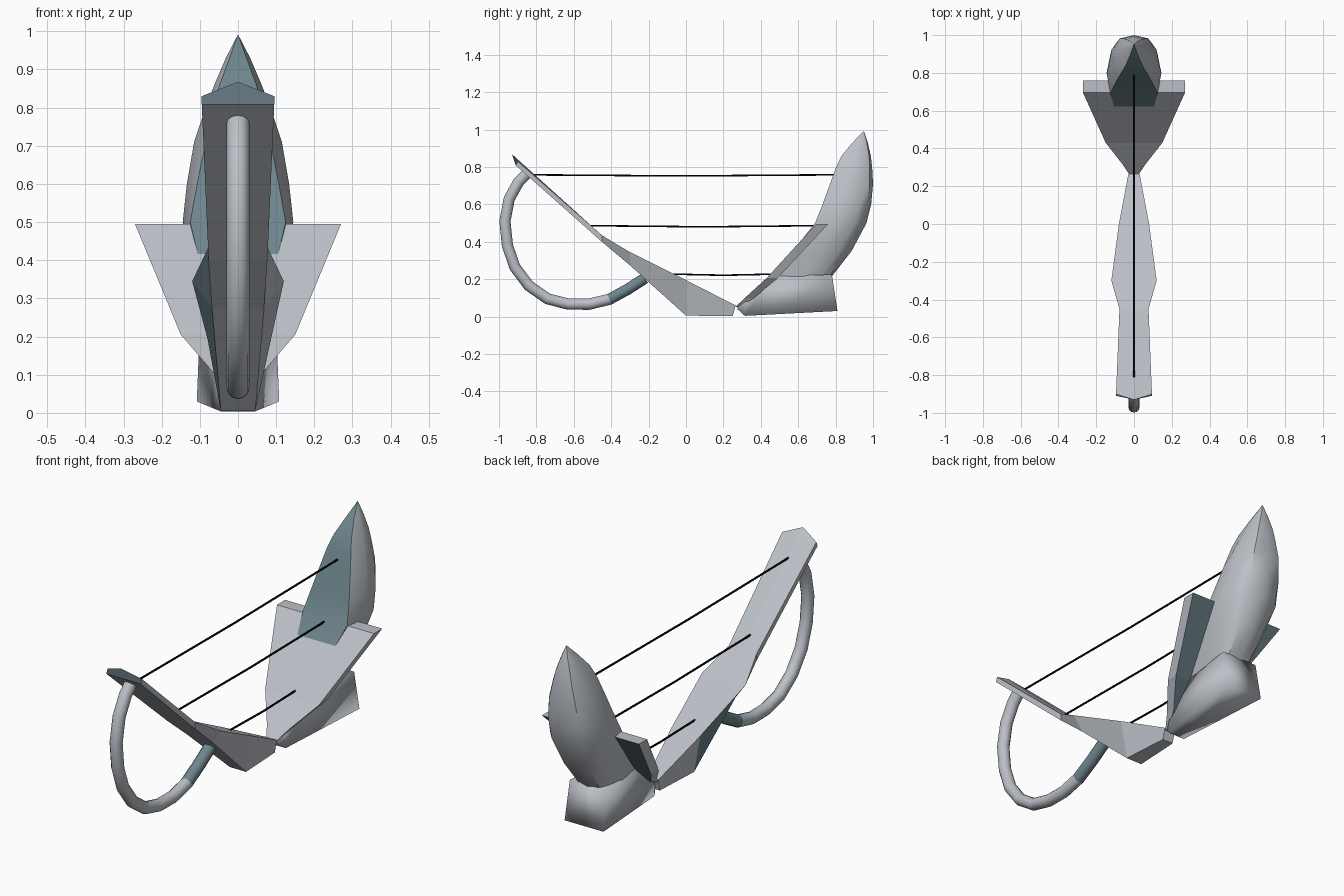
import bpy, bmesh, math
from mathutils import Vector

if "Cube" in bpy.data.objects:
    bpy.data.objects.remove(bpy.data.objects["Cube"])


def material(name, rgb):
    m = bpy.data.materials.new(name)
    m.diffuse_color = (*rgb, 1)
    m.use_nodes = True
    m.node_tree.nodes["Principled BSDF"].inputs["Base Color"].default_value = m.diffuse_color
    return m


GREY = material("pale_grey", (0.50, 0.53, 0.57))
TEAL = material("dull_teal", (0.155, 0.235, 0.265))
BLACK = material("string_black", (0.003, 0.003, 0.003))


def loft(name, rings, mat, smooth=None):
    """Skin a list of equal-length closed rings and cap both ends."""
    bm = bmesh.new()
    vs = [[bm.verts.new(p) for p in r] for r in rings]
    n = len(rings[0])
    for a, b in zip(vs, vs[1:]):
        for i in range(n):
            j = (i + 1) % n
            bm.faces.new((a[i], a[j], b[j], b[i]))
    bm.faces.new(vs[0][::-1])
    bm.faces.new(vs[-1])
    bmesh.ops.remove_doubles(bm, verts=bm.verts, dist=0.0005)
    bmesh.ops.recalc_face_normals(bm, faces=bm.faces)
    me = bpy.data.meshes.new(name)
    bm.to_mesh(me)
    bm.free()
    ob = bpy.data.objects.new(name, me)
    bpy.context.collection.objects.link(ob)
    me.materials.append(mat)
    if smooth:
        bpy.context.view_layer.objects.active = ob
        ob.select_set(True)
        bpy.ops.object.shade_smooth_by_angle(angle=math.radians(smooth))
        ob.select_set(False)
    return ob


def paint(ob, mat, rule):
    """Give a second colour to the faces whose centre and normal pass the rule."""
    ob.data.materials.append(mat)
    for p in ob.data.polygons:
        if rule(p.center, p.normal):
            p.material_index = 1


def tube(name, path, radius, sides, mat, smooth=None):
    """Round tube along a path of (y, z) points."""
    pts = [Vector((0, y, z)) for y, z in path]
    rings = []
    for i, p in enumerate(pts):
        t = (pts[min(i + 1, len(pts) - 1)] - pts[max(i - 1, 0)]).normalized()
        side = Vector((1, 0, 0))
        up = t.cross(side)
        angles = [2 * math.pi * k / sides for k in range(sides)]
        rings.append([p + radius * (math.cos(a) * side + math.sin(a) * up) for a in angles])
    return loft(name, rings, mat, smooth)


# Front arm: thin plank on top, wedge-shaped keel underneath
# y, top z, top half width, lower y, lower z, lower half width
arm = [(0.265, 0.06, 0.03, 0.25, 0.003, 0.03),
       (0.0, 0.195, 0.08, 0.0, 0.005, 0.045),
       (-0.30, 0.345, 0.12, -0.30, 0.274, 0.068),
       (-0.45, 0.435, 0.077, -0.45, 0.400, 0.077),
       (-0.90, 0.830, 0.095, -0.91, 0.808, 0.095)]
rings = []
for i, (y, z, w, yl, zl, wl) in enumerate(arm):
    tip = i == len(arm) - 1
    rings.append([(w, y, z), (0, -0.93 if tip else y, 0.868 if tip else z), (-w, y, z),
                  (-wl, yl, zl), (wl, yl, zl)])
front_arm = loft("front_arm", rings, GREY)
# teal end face and left flare
paint(front_arm, TEAL, lambda c, n: c.y < -0.88
      or (n.x < -0.3 and -0.42 < c.y < -0.05))

# Curved handle under the arm, teal at its free end
handle = tube("curved_handle",
              [(-0.85, 0.765), (-0.895, 0.72), (-0.945, 0.63), (-0.968, 0.51), (-0.955, 0.38),
               (-0.915, 0.265), (-0.84, 0.165), (-0.74, 0.095), (-0.63, 0.067), (-0.52, 0.066),
               (-0.41, 0.092), (-0.31, 0.147), (-0.22, 0.205)], 0.03, 12, GREY, 50)
paint(handle, TEAL, lambda c, n: c.y > -0.40)

# Wide flaring soundboard with teal back: half width, y, z, thickness
board = [(0.025, 0.262, 0.05, 0.02), (0.06, 0.315, 0.10, 0.05),
         (0.15, 0.43, 0.205, 0.06), (0.27, 0.695, 0.495, 0.065)]
soundboard = loft("soundboard", [[(-w, y, z), (w, y, z), (w, y + t, z), (-w, y + t, z)]
                                 for w, y, z, t in board], GREY)
paint(soundboard, TEAL, lambda c, n: n.y > 0.4 and n.z < -0.2 and abs(n.x) < 0.2)

# Tall rear hull: z, front y, front w, widest y, widest w, back y, back w
hull = [(0.215, 0.46, 0.060, 0.62, 0.085, 0.78, 0.060),
        (0.35, 0.57, 0.090, 0.72, 0.120, 0.885, 0.070),
        (0.50, 0.69, 0.125, 0.80, 0.145, 0.965, 0.085),
        (0.60, 0.73, 0.107, 0.83, 0.134, 0.99, 0.085),
        (0.71, 0.77, 0.085, 0.85, 0.115, 1.0, 0.075),
        (0.80, 0.803, 0.066, 0.88, 0.085, 0.995, 0.055),
        (0.86, 0.832, 0.048, 0.90, 0.062, 0.988, 0.042),
        (0.93, 0.89, 0.022, 0.925, 0.032, 0.972, 0.020),
        (0.99, 0.948, 0.001, 0.95, 0.001, 0.952, 0.001)]
rings = []
for z, yf, wf, ym, wm, yb, wb in hull:
    half = [(wf, yf), (wm, ym), ((wm * 2 + wb) / 3, ym * 0.4 + yb * 0.6),
            (wb, yb - 0.02 * wb / 0.085)]
    rings.append([(x, y, z) for x, y in half] + [(0, yb, z)]
                 + [(-x, y, z) for x, y in reversed(half)])
rear_hull = loft("rear_hull", rings, GREY, 40)
# teal flat front of the hull
paint(rear_hull, TEAL, lambda c, n: abs(c.x) < 0.002 and n.y < -0.3)

# Wedge foot below the hull: y, half width, bottom z, top z
foot = [(0.275, 0.025, 0.04, 0.055), (0.315, 0.045, 0.004, 0.10),
        (0.47, 0.065, 0.012, 0.215)]
rings = [[(-w, y, b), (w, y, b), (w, y, t), (-w, y, t)] for y, w, b, t in foot]
rings.append([(-0.108, 0.81, 0.03), (0.108, 0.81, 0.03), (0.1, 0.78, 0.225), (-0.1, 0.78, 0.225)])
loft("rear_foot", rings, GREY, 100)

# Three strings
for i, (y0, y1, z) in enumerate([(-0.84, 0.79, 0.755), (-0.51, 0.70, 0.483), (-0.07, 0.47, 0.224)]):
    tube(f"string_{i + 1}", [(y0, z + 0.003), ((y0 + y1) / 2, z - 0.003), (y1, z + 0.003)],
         0.005, 6, BLACK)
